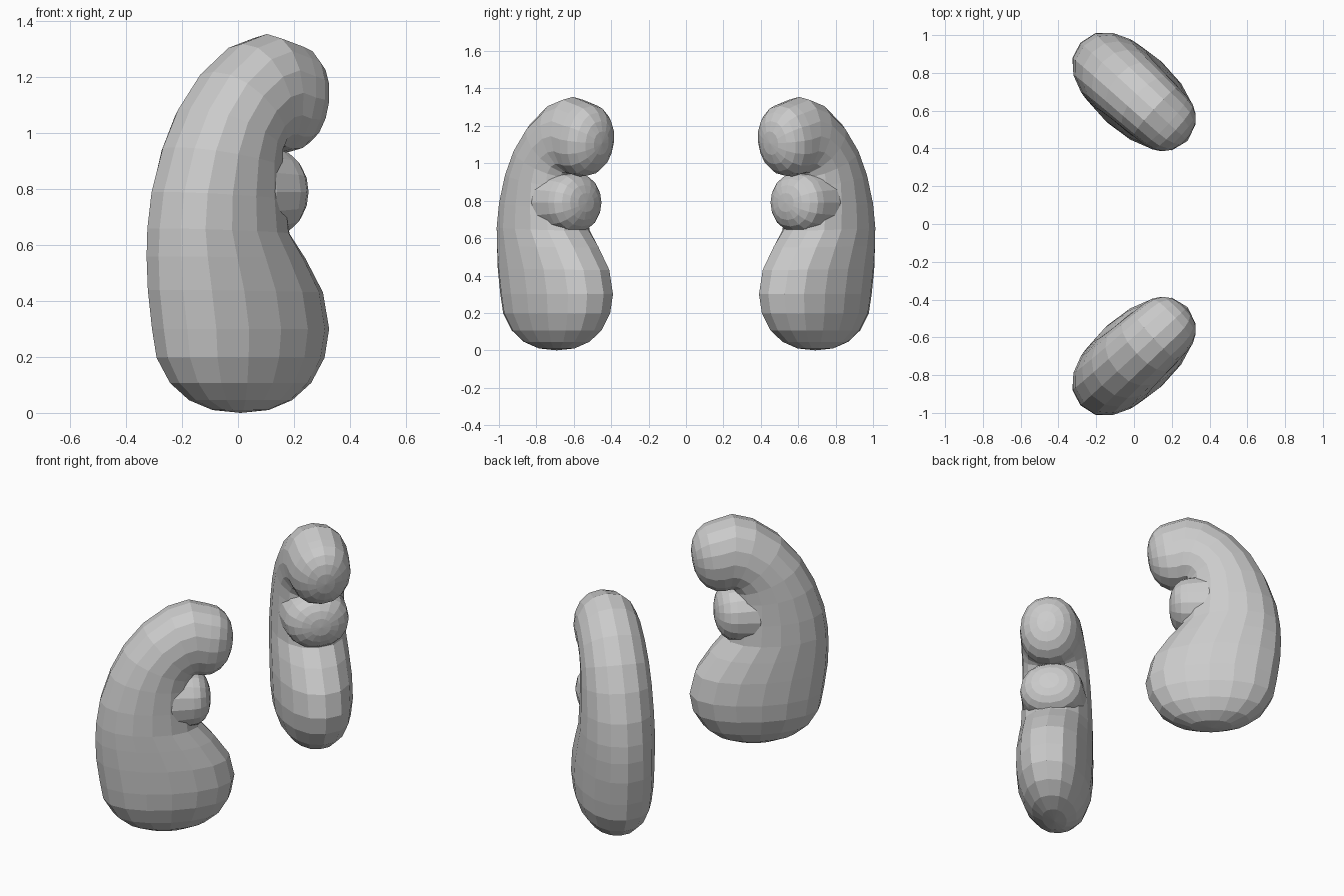
import bpy, bmesh
from math import sin, cos, pi, radians
from mathutils import Vector, Matrix

cube = bpy.data.objects.get("Cube")
if cube:
    bpy.data.objects.remove(cube)

SIDES = 16
CAP_ANGLES = [radians(a) for a in (20, 40, 58, 75)]


def power(v, e):
    return abs(v) ** e * (1 if v >= 0 else -1)


def loft(name, sections, start_cap, end_cap):
    """Loft rounded sections (outer edge, inner edge, half thickness) and dome both ends."""
    rings = []
    for outer, inner, thick in sections:
        a, b = Vector((outer[0], 0, outer[1])), Vector((inner[0], 0, inner[1]))
        rings.append(((a + b) / 2, (b - a) / 2, thick))

    def dome(ring, length):
        centre, half, thick = ring
        axis = Vector((-half.z, 0, half.x)).normalized() * length
        return [(centre + axis * sin(t), half * cos(t) ** 0.85, thick * cos(t) ** 0.85)
                for t in CAP_ANGLES], centre + axis

    first, first_pole = dome(rings[0], -start_cap)
    last, last_pole = dome(rings[-1], end_cap)
    bm = bmesh.new()
    loops = []
    for centre, half, thick in first[::-1] + rings + last:
        loop = []
        for i in range(SIDES):
            t = 2 * pi * i / SIDES
            p = centre + half * cos(t)
            p.y = thick * power(sin(t), 0.87)
            loop.append(bm.verts.new(p))
        loops.append(loop)
    for low, high in zip(loops, loops[1:]):
        for i in range(SIDES):
            j = (i + 1) % SIDES
            bm.faces.new((low[i], low[j], high[j], high[i]))
    for loop, pole in ((loops[0], first_pole), (loops[-1], last_pole)):
        tip = bm.verts.new(pole)
        for i in range(SIDES):
            bm.faces.new((loop[i], loop[(i + 1) % SIDES], tip))
    bmesh.ops.recalc_face_normals(bm, faces=bm.faces)
    mesh = bpy.data.meshes.new(name)
    bm.to_mesh(mesh)
    bm.free()
    obj = bpy.data.objects.new(name, mesh)
    bpy.context.collection.objects.link(obj)
    return obj


# Broad base that narrows into a back and curls over into the upper lobe
body = loft("front_bean", [
    ((-.36, .30), (.385, .30), .215),
    ((-.38, .44), (.355, .43), .215),
    ((-.385, .56), (.27, .55), .21),
    ((-.38, .66), (.19, .64), .205),
    ((-.36, .79), (.17, .76), .2),
    ((-.305, .95), (.15, .87), .195),
    ((-.23, 1.09), (.145, .92), .19),
    ((-.12, 1.22), (.155, .94), .185),
    ((.02, 1.32), (.165, .94), .18),
    ((.14, 1.355), (.175, .935), .175),
    ((.25, 1.325), (.195, .93), .17),
], .30, .15)
lobe = loft("middle_lobe", [
    ((-.1, .97), (-.1, .61), .16),
    ((.02, .97), (.02, .61), .185),
    ((.14, .95), (.14, .63), .18),
], .1, .11)

# Merge the middle lobe into the body
union = body.modifiers.new("union", 'BOOLEAN')
union.operation, union.solver, union.object = 'UNION', 'EXACT', lobe
bpy.context.view_layer.update()
merged = bpy.data.meshes.new_from_object(
    body.evaluated_get(bpy.context.evaluated_depsgraph_get()))
body.modifiers.clear()
body.data = merged
bpy.data.objects.remove(lobe)

# Turn the bean and stand it in front
merged.transform(Matrix.Translation((0, -.7, 0)) @ Matrix.Rotation(radians(42.5), 4, 'Z'))

# Mirrored partner at the back
partner = merged.copy()
partner.transform(Matrix.Scale(-1, 4, (0, 1, 0)))
partner.flip_normals()
bpy.context.collection.objects.link(bpy.data.objects.new("back_bean", partner))
